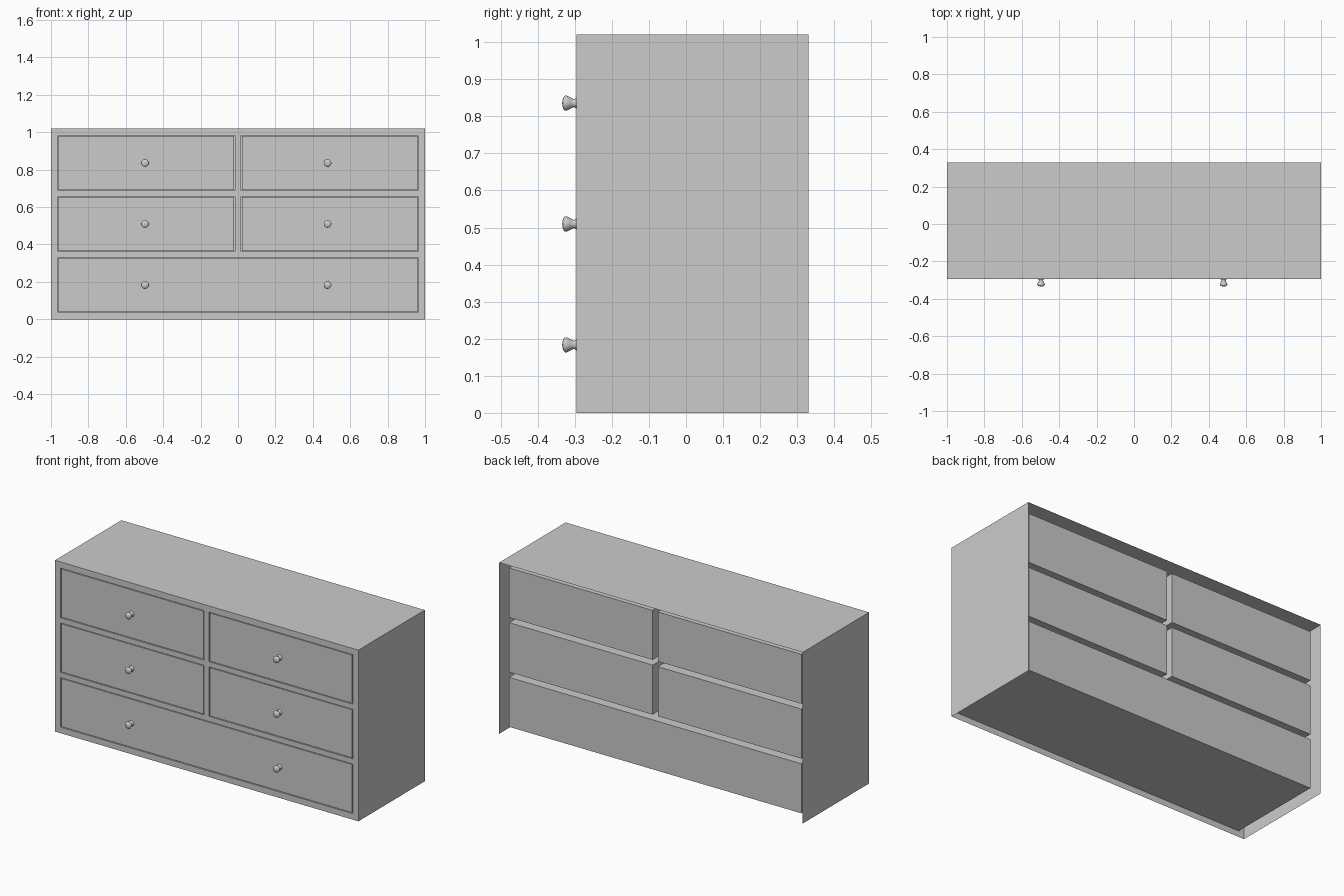
import bpy, bmesh, math
from mathutils import Vector

if "Cube" in bpy.data.objects:
    bpy.data.objects.remove(bpy.data.objects["Cube"])

FRONT, BACK, TOP = -0.295, 0.33, 1.02      # carcass limits
DRAWER_BACK = 0.29
SIDE = 0.963                               # outer edge of drawer openings
MID = 0.017                                # half width of the centre post
ROWS = [(0.036, 0.331), (0.362, 0.657), (0.688, 0.983)]


def finish(bm, name):
    mesh = bpy.data.meshes.new(name)
    bm.to_mesh(mesh)
    bm.free()
    ob = bpy.data.objects.new(name, mesh)
    bpy.context.collection.objects.link(ob)
    return ob


def quad(bm, *pts):
    return bm.faces.new([bm.verts.new(p) for p in pts])


def push(bm, face, dy):
    """Extrude one face along y, leaving walls behind it."""
    new = bmesh.ops.extrude_discrete_faces(bm, faces=[face])["faces"][0]
    bmesh.ops.translate(bm, verts=new.verts[:], vec=(0, dy, 0))
    return new


# Carcass: thin top and sides, open at the back and underneath
bm = bmesh.new()
quad(bm, (-1, FRONT, TOP), (1, FRONT, TOP), (1, BACK, TOP), (-1, BACK, TOP))
quad(bm, (1, FRONT, 0), (1, BACK, 0), (1, BACK, TOP), (1, FRONT, TOP))
quad(bm, (-1, BACK, 0), (-1, FRONT, 0), (-1, FRONT, TOP), (-1, BACK, TOP))
bmesh.ops.remove_doubles(bm, verts=bm.verts[:], dist=1e-5)
finish(bm, "carcass")

# Front frame: stiles, rails and centre post around the drawers
bm = bmesh.new()
(b0, b1), (m0, m1), (t0, t1) = ROWS
strips = [(-1, -SIDE, 0, TOP), (SIDE, 1, 0, TOP),
          (-SIDE, SIDE, 0, b0), (-SIDE, SIDE, b1, m0),
          (-SIDE, SIDE, m1, t0), (-SIDE, SIDE, t1, TOP),
          (-MID, MID, m0, m1), (-MID, MID, t0, t1)]
for x0, x1, z0, z1 in strips:
    quad(bm, (x0, FRONT, z0), (x1, FRONT, z0), (x1, FRONT, z1), (x0, FRONT, z1))
finish(bm, "front_frame")


# Drawers: closed boxes with a narrow groove around each front
def drawer(name, x0, x1, z0, z1):
    bm = bmesh.new()
    bmesh.ops.create_cube(bm, size=1)
    for v in bm.verts:
        v.co = Vector((x0 if v.co.x < 0 else x1,
                       FRONT if v.co.y < 0 else DRAWER_BACK,
                       z0 if v.co.z < 0 else z1))
    bm.normal_update()
    face = min(bm.faces, key=lambda f: f.normal.y)
    face = push(bm, face, 0.02)
    bmesh.ops.inset_region(bm, faces=[face], thickness=0.006)
    push(bm, face, -0.019)
    finish(bm, name)


drawer("bottom_drawer", -SIDE, SIDE, b0, b1)
for label, (z0, z1) in (("middle", ROWS[1]), ("top", ROWS[2])):
    drawer(label + "_left_drawer", -SIDE, -MID, z0, z1)
    drawer(label + "_right_drawer", MID, SIDE, z0, z1)

# Knobs: turned profile (radius, y) spun about the y axis
PROFILE = [(0.017, -0.294), (0.012, -0.299), (0.011, -0.303), (0.015, -0.311),
           (0.0205, -0.322), (0.0205, -0.326), (0.017, -0.330),
           (0.009, -0.333), (0, -0.334)]


def knob(name, x, z):
    bm = bmesh.new()
    pts = [bm.verts.new((r, y, 0)) for r, y in PROFILE]
    edges = [bm.edges.new(p) for p in zip(pts, pts[1:])]
    bmesh.ops.spin(bm, geom=pts + edges, cent=(0, 0, 0), axis=(0, 1, 0),
                   angle=2 * math.pi, steps=20, use_merge=True)
    bmesh.ops.remove_doubles(bm, verts=bm.verts[:], dist=1e-5)
    bmesh.ops.recalc_face_normals(bm, faces=bm.faces[:])
    front = min(bm.faces, key=lambda f: f.calc_center_median().y)
    if front.normal.y > 0:
        bmesh.ops.reverse_faces(bm, faces=bm.faces[:])
    for f in bm.faces:
        f.smooth = True
    finish(bm, name).location = (x, 0, z)


for row, (z0, z1) in zip(("bottom", "middle", "top"), ROWS):
    for side, x in (("left", -0.497), ("right", 0.479)):
        knob(f"{row}_{side}_knob", x, (z0 + z1) / 2)
